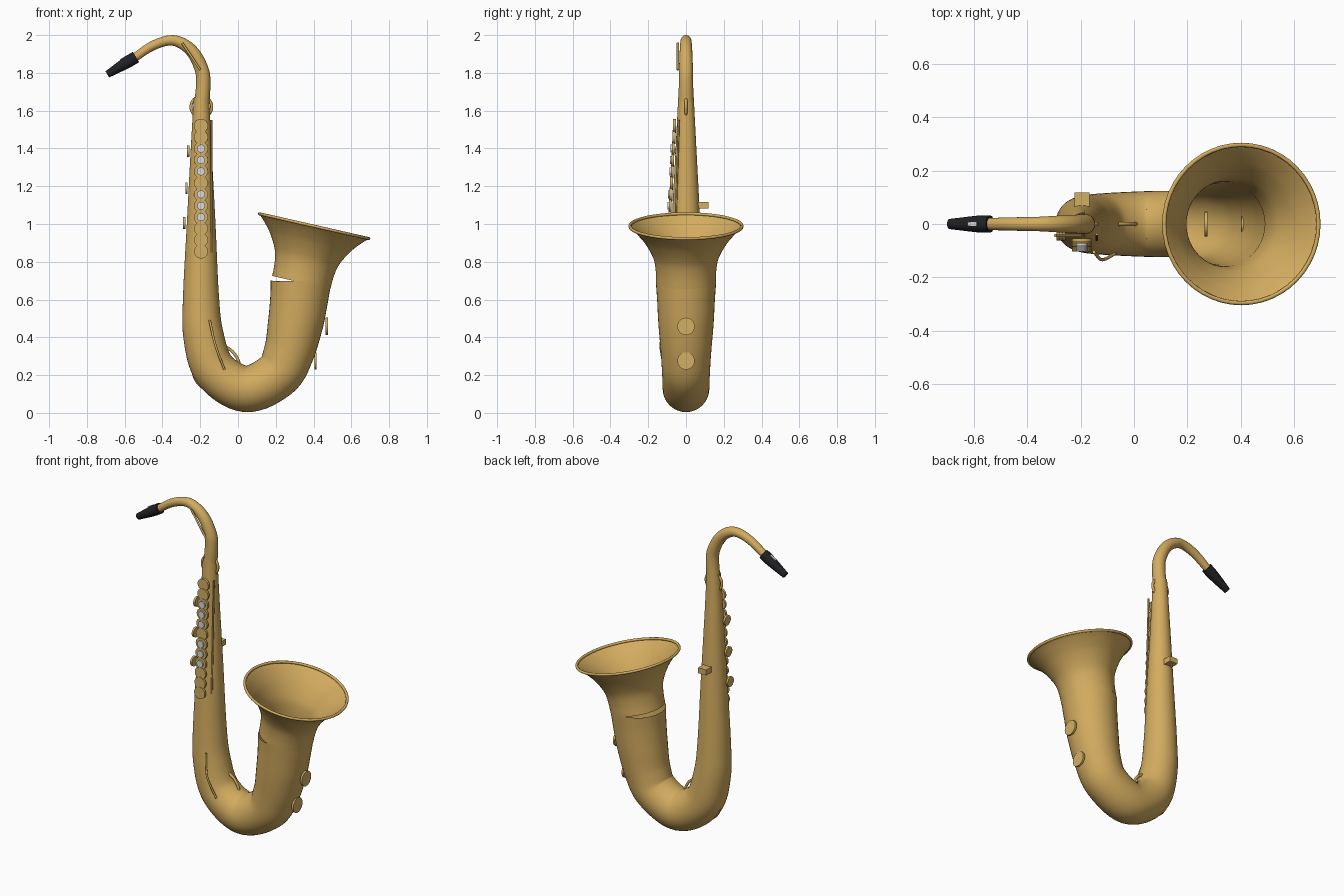
import bpy, bmesh, math
from mathutils import Vector, Matrix

if "Cube" in bpy.data.objects:
    bpy.data.objects.remove(bpy.data.objects["Cube"])


def material(name, rgb):
    m = bpy.data.materials.new(name)
    m.diffuse_color = (*rgb, 1)
    m.use_nodes = True
    m.node_tree.nodes["Principled BSDF"].inputs["Base Color"].default_value = m.diffuse_color
    return m


BRASS = material("brass", (0.65, 0.41, 0.115))
KEY = material("key_brass", (0.64, 0.43, 0.13))
BLACK = material("black_rubber", (0.015, 0.015, 0.018))
PEARL = material("pearl_grey", (0.7, 0.7, 0.7))


def finish(bm, name, mat):
    bmesh.ops.recalc_face_normals(bm, faces=bm.faces)
    me = bpy.data.meshes.new(name)
    bm.to_mesh(me)
    bm.free()
    ob = bpy.data.objects.new(name, me)
    bpy.context.collection.objects.link(ob)
    me.materials.append(mat)
    for o in bpy.context.selected_objects:
        o.select_set(False)
    ob.select_set(True)
    bpy.context.view_layer.objects.active = ob
    bpy.ops.object.shade_smooth_by_angle(angle=math.radians(40))
    return ob


def spline(pts, steps):
    """Catmull-Rom through points of any dimension."""
    pts = [Vector(p) for p in pts]
    q = [2 * pts[0] - pts[1]] + pts + [2 * pts[-1] - pts[-2]]
    out = []
    for i in range(1, len(q) - 2):
        a, b, c, d = q[i - 1:i + 3]
        for k in range(steps):
            t = k / steps
            out.append(0.5 * (2 * b + (c - a) * t + (2 * a - 5 * b + 4 * c - d) * t * t
                              + (3 * b - a - 3 * c + d) * t ** 3))
    return out + [pts[-1]]


def sweep(name, pts, mat, seg=40, steps=8, cap=False, end_dir=None):
    """Round tube along (x, y, z, radius) points."""
    p = spline(pts, steps)
    bm = bmesh.new()
    rings = []
    for i, s in enumerate(p):
        t = (p[min(i + 1, len(p) - 1)].xyz - p[max(i - 1, 0)].xyz).normalized()
        if end_dir and i == len(p) - 1:
            t = Vector(end_dir)
        u = t.cross(Vector((0, 1, 0))).normalized()
        v = t.cross(u)
        rings.append([bm.verts.new(s.xyz + s[3] * (u * math.cos(a) + v * math.sin(a)))
                      for a in (2 * math.pi * k / seg for k in range(seg))])
    for r0, r1 in zip(rings, rings[1:]):
        for k in range(seg):
            n = (k + 1) % seg
            bm.faces.new((r0[k], r0[n], r1[n], r1[k]))
    if cap:
        bm.faces.new(rings[0])
        bm.faces.new(rings[-1])
    return finish(bm, name, mat)


def disc(name, loc, axis, r, depth, mat):
    bm = bmesh.new()
    rot = Vector((0, 0, 1)).rotation_difference(Vector(axis)).to_matrix().to_4x4()
    bmesh.ops.create_cone(bm, cap_ends=True, segments=32, radius1=r, radius2=r, depth=depth,
                          matrix=Matrix.Translation(loc) @ rot)
    return finish(bm, name, mat)


def box(name, loc, size, mat, tilt=0):
    bm = bmesh.new()
    bmesh.ops.create_cube(bm, size=1, matrix=Matrix.Translation(loc)
                          @ Matrix.Rotation(tilt, 4, 'Y') @ Matrix.Diagonal((*size, 1)))
    return finish(bm, name, mat)


def ring(name, loc, major, minor, mat):
    """Torus lying in the xz plane."""
    bpy.ops.mesh.primitive_torus_add(location=loc, rotation=(math.pi / 2, 0, 0), major_radius=major,
                                     minor_radius=minor, major_segments=48, minor_segments=12)
    ob = bpy.context.object
    ob.name = name
    ob.data.materials.append(mat)
    bpy.ops.object.shade_smooth_by_angle(angle=math.radians(40))
    return ob


# Main body and bow
sweep("body_tube", [(-.193, 0, 1.67, .041), (-.195, 0, 1.4, .055), (-.195, 0, 1.0, .076),
                    (-.196, 0, .62, .095), (-.183, 0, .41, .107), (-.122, 0, .225, .115),
                    (.04, 0, .127, .123), (.205, 0, .2, .126), (.268, 0, .315, .133),
                    (.304, 0, .47, .146), (.323, 0, .6, .153), (.333, 0, .697, .160)],
      BRASS, end_dir=(0, 0, 1))

# Neck
sweep("neck", [(-.191, 0, 1.64, .040), (-.184, 0, 1.74, .038), (-.19, 0, 1.81, .037),
               (-.23, 0, 1.897, .034), (-.29, 0, 1.953, .031), (-.36, 0, 1.972, .027),
               (-.455, 0, 1.942, .025), (-.56, 0, 1.872, .022)], BRASS, seg=32)

# Flared bell, tilted, with rolled lip
tilt = math.radians(12.8)
axis = Vector((math.sin(tilt), 0, math.cos(tilt)))
base = Vector((.335, 0, .69))
profile = [(0, .158), (.06, .160), (.12, .169), (.17, .19), (.22, .22), (.255, .248),
           (.285, .276), (.305, .298)]
sweep("bell", [(*(base + axis * t), r) for t, r in profile], BRASS, seg=56, steps=4,
      end_dir=tuple(axis))
lip = ring("bell_lip", base + axis * .306, .297, .008, BRASS)
lip.rotation_euler = (0, tilt, 0)

# Mouthpiece and ligature plate
sweep("mouthpiece", [(-.54, 0, 1.884, .032), (-.59, 0, 1.854, .031), (-.692, 0, 1.792, .019)],
      BLACK, seg=24, steps=3, cap=True)
box("ligature_plate", (-.605, 0, 1.877), (.04, .014, .012), PEARL, tilt=-math.radians(31))

# Rings around the neck joint and bow
ring("neck_ring", (-.194, 0, 1.62), .055, .008, BRASS)
ring("bow_ring", (-.115, 0, .235), .124, .008, BRASS)


# Front key stack with finger pearls
def body_r(z):
    return .055 + (1.4 - z) * .0525


pearls = (2, 3, 4, 6, 7, 8)
for i in range(12):
    z = 1.52 - i * .0605
    y = -body_r(z) - .012
    disc(f"key_cup_{i + 1}", (-.196, y, z), (0, 1, 0), .037, .014, KEY)
    if i in pearls:
        disc(f"finger_pearl_{i + 1}", (-.196, y - .009, z), (0, 1, 0), .021, .012, PEARL)

# Side keys on the left
for i, (x, z) in enumerate([(-.263, 1.385), (-.273, 1.19), (-.284, 1.005)]):
    disc(f"side_key_{i + 1}", (x, -.03, z), (1, 0, 0), .031, .012, KEY)

# Bell and bow key cups
for i, (x, z) in enumerate([(.470, .458), (.410, .275), (.270, .17)]):
    disc(f"bell_key_{i + 1}", (x, 0, z), (1, 0, 0), .046, .012, KEY)

# Rods and levers
sweep("key_rod", [(-.14, -.038, 1.55, .005), (-.14, -.06, .85, .005)], KEY, 12, 2, True)
sweep("octave_lever", [(-.295, -.043, 1.958, .006), (-.2, -.043, 1.816, .006)], KEY, 12, 2, True)
sweep("low_key_lever", [(-.15, -.105, .49, .006), (-.12, -.134, .36, .006),
                        (-.072, -.112, .23, .006)], KEY, 12, 8, True)

# Thumb hook at the back
box("thumb_hook", (-.195, .09, 1.1), (.056, .056, .034), KEY)
